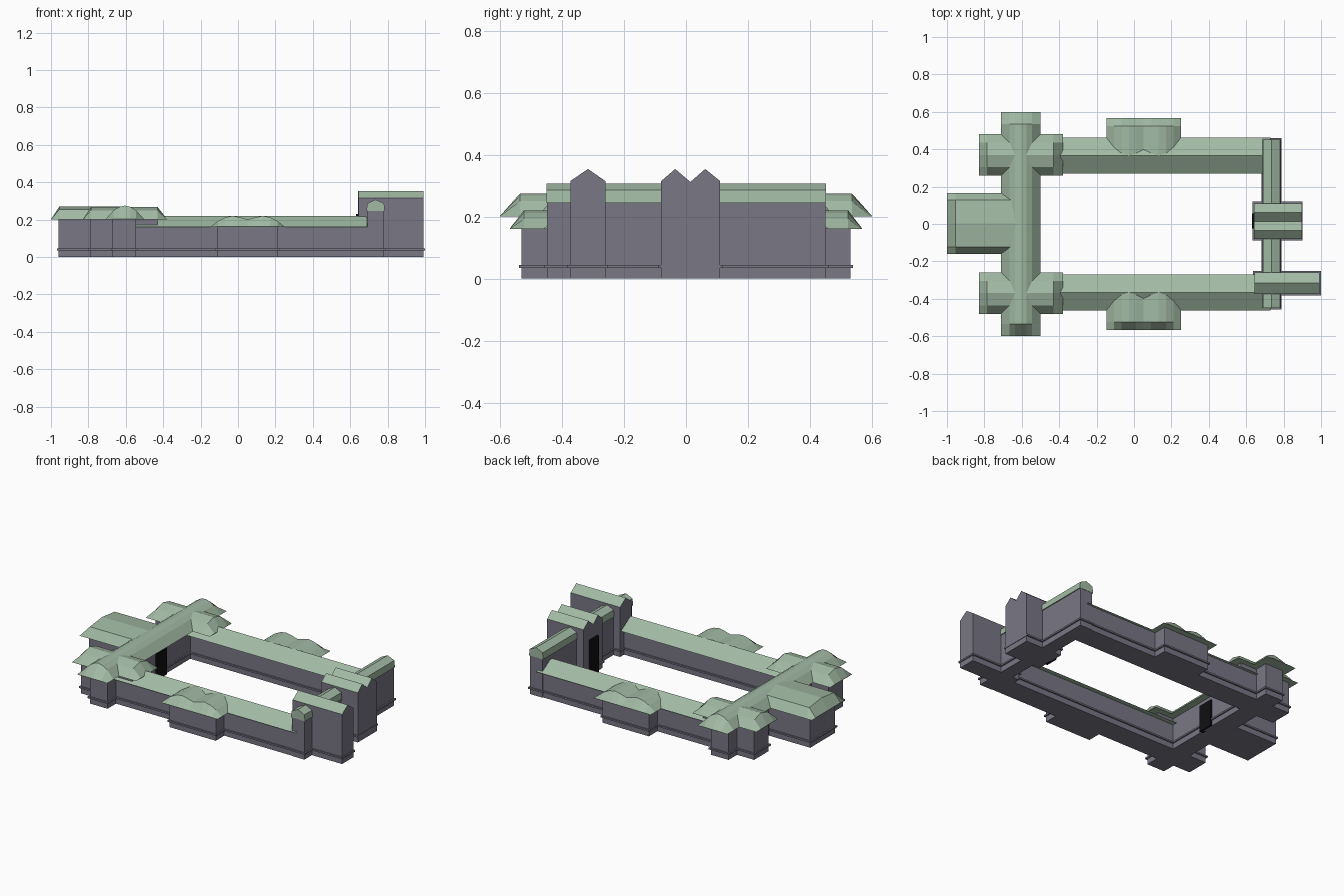
import bpy, bmesh

if "Cube" in bpy.data.objects:
    bpy.data.objects.remove(bpy.data.objects["Cube"])

def material(name, c):
    m = bpy.data.materials.new(name)
    m.diffuse_color = (*c, 1)
    m.use_nodes = True
    m.node_tree.nodes["Principled BSDF"].inputs["Base Color"].default_value = m.diffuse_color
    return m

GREEN = material("roof_green", (0.36, 0.49, 0.37))
GREY = material("wall_grey", (0.19, 0.185, 0.235))
BLACK = material("door_black", (0.005, 0.005, 0.006))

def finish(name, bm, mats):
    bmesh.ops.recalc_face_normals(bm, faces=bm.faces)
    me = bpy.data.meshes.new(name)
    bm.to_mesh(me)
    bm.free()
    for m in mats:
        me.materials.append(m)
    ob = bpy.data.objects.new(name, me)
    bpy.context.collection.objects.link(ob)
    return ob

def box(name, x0, x1, y0, y1, z0, z1, mat=GREY):
    bm = bmesh.new()
    bmesh.ops.create_cube(bm, size=1)
    for v in bm.verts:
        v.co = (x0 if v.co.x < 0 else x1, y0 if v.co.y < 0 else y1, z0 if v.co.z < 0 else z1)
    return finish(name, bm, [mat])

def band(name, x0, x1, y0, y1):
    e = 0.009
    box(name + "_band", x0 - e, x1 + e, y0 - e, y1 + e, 0.035, 0.045)

def wall(name, x0, x1, y0, y1, h):
    box(name + "_wall", x0, x1, y0, y1, 0, h)
    band(name, x0, x1, y0, y1)

def loft(name, axis, sections, mats):
    """Sections are (position along axis, [(offset, z)...]); closed solid."""
    bm = bmesh.new()
    rings = [[bm.verts.new((p, o, z) if axis == 'x' else (o, p, z)) for o, z in prof]
             for p, prof in sections]
    n = len(rings[0])
    for a, b in zip(rings, rings[1:]):
        for i in range(n):
            j = (i + 1) % n
            bm.faces.new((a[i], a[j], b[j], b[i]))
    bm.faces.new(rings[0])
    bm.faces.new(rings[-1])
    bmesh.ops.recalc_face_normals(bm, faces=bm.faces)
    if len(mats) > 1:
        for f in bm.faces:
            f.material_index = 1 if f.normal.z > 0.1 else 0
    return finish(name, bm, mats)

def hip(name, axis, a, b, ia, ib, centre, prof, eave):
    """Roof of constant profile whose ends fall to the eave over ia / ib."""
    full = [(centre + o, z) for o, z in prof]
    flat = [(o, eave + 0.002 * (0 < i < len(full) - 1)) for i, (o, z) in enumerate(full)]
    secs = [(a, flat), (a + ia, full)] if ia else [(a, full)]
    secs += [(b - ib, full), (b, flat)] if ib else [(b, full)]
    loft(name + "_roof", axis, secs, [GREEN])

# West range with its projecting hall
wall("west_range", -0.67, -0.545, -0.53, 0.53, 0.21)
arch = [(-0.105, 0.2), (-0.06, 0.25), (-0.03, 0.268), (0, 0.275),
        (0.03, 0.268), (0.06, 0.25), (0.105, 0.2)]
hip("west_range", 'y', -0.6, 0.6, 0.065, 0.065, -0.605, arch, 0.2)
wall("west_hall", -0.96, -0.6, -0.125, 0.125, 0.21)
hip("west_hall", 'x', -1.0, -0.6, 0.045, 0, 0.003,
    [(-0.163, 0.2), (-0.125, 0.255), (0, 0.27), (0.125, 0.255), (0.163, 0.2)], 0.2)

mid = [(-0.2, 0.16), (-0.16, 0.192), (-0.12, 0.212), (-0.08, 0.22), (-0.04, 0.212), (0, 0.2),
       (0.04, 0.212), (0.08, 0.22), (0.12, 0.212), (0.16, 0.192), (0.2, 0.16)]
for s, side in ((1, "north"), (-1, "south")):
    # Corner pavilion crossing the west range
    ys = sorted((s * 0.30, s * 0.445))
    wall(side + "_pavilion", -0.79, -0.43, *ys, 0.21)
    hip(side + "_pavilion", 'x', -0.83, -0.38, 0.045, 0.05, s * 0.37,
        [(-0.11, 0.2), (-0.065, 0.25), (0, 0.268), (0.065, 0.25), (0.11, 0.2)], 0.2)
    # Long side wing
    wall(side + "_wing", -0.55, 0.70, *ys, 0.165)
    hip(side + "_wing", 'x', -0.55, 0.73, 0, 0.045, s * 0.366,
        [(-0.097, 0.16), (0, 0.22), (0.097, 0.16)], 0.16)
    # Double-humped bay in the middle of the wing
    wall(side + "_bay", -0.11, 0.215, *sorted((s * 0.37, s * 0.53)), 0.165)
    a, b, ia, ib = (0.366, 0.568, 0, 0.045) if s > 0 else (-0.568, -0.366, 0.045, 0)
    hip(side + "_bay", 'y', a, b, ia, ib, 0.052, mid, 0.16)

# Narrow east range
wall("east_range", 0.692, 0.78, -0.448, 0.45, 0.25)
hip("east_range", 'y', -0.45, 0.452, 0, 0, 0.736,
    [(-0.05, 0.245), (-0.045, 0.286), (0, 0.307), (0.045, 0.286), (0.05, 0.245)], 0.245)

# Gabled gatehouse and gabled tower block
loft("gatehouse", 'x', [(x, [(-0.08, 0), (-0.08, 0.315), (-0.035, 0.354), (0.014, 0.312),
     (0.062, 0.354), (0.11, 0.315), (0.11, 0)]) for x in (0.642, 0.898)], [GREY, GREEN])
band("gatehouse", 0.642, 0.892, -0.08, 0.11)
loft("tower_block", 'x', [(x, [(-0.373, 0), (-0.373, 0.315), (-0.316, 0.354),
     (-0.26, 0.315), (-0.26, 0)]) for x in (0.645, 0.992)], [GREY, GREEN])
band("tower_block", 0.645, 0.99, -0.373, -0.26)

# Dark doorways facing the courtyard
box("gate_door", 0.63, 0.65, -0.025, 0.055, 0, 0.23, BLACK)
box("west_door", -0.56, -0.534, -0.05, 0.05, 0, 0.17, BLACK)
